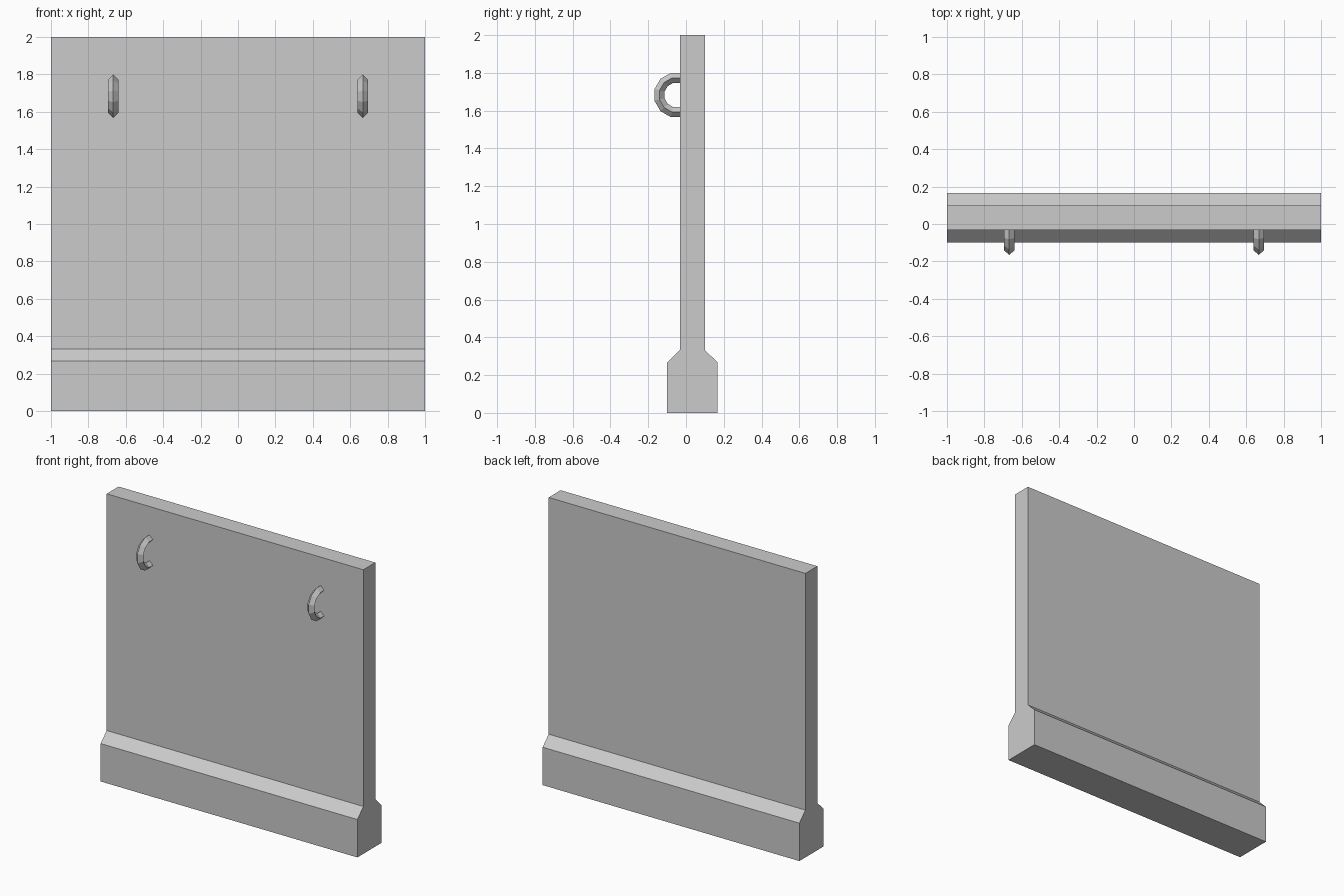
import bpy
import bmesh
from math import radians
from mathutils import Matrix

cube = bpy.data.objects.get("Cube")
if cube:
    bpy.data.objects.remove(cube, do_unlink=True)

# One plain concrete grey
grey = bpy.data.materials.new("concrete_grey")
grey.use_nodes = True
colour = (0.6, 0.6, 0.6, 1)
grey.diffuse_color = colour
grey.node_tree.nodes["Principled BSDF"].inputs["Base Color"].default_value = colour

# Barrier slab: widened foot with sloped shoulders, swept along x
profile = [(-0.1, 0), (0.167, 0), (0.167, 0.267), (0.1, 0.333),
           (0.1, 2), (-0.033, 2), (-0.033, 0.333), (-0.1, 0.267)]
bm = bmesh.new()
end = bm.faces.new([bm.verts.new((-1, y, z)) for y, z in profile])
swept = bmesh.ops.extrude_face_region(bm, geom=[end], use_keep_orig=True)
moved = [v for v in swept["geom"] if isinstance(v, bmesh.types.BMVert)]
bmesh.ops.translate(bm, verts=moved, vec=(2, 0, 0))
bmesh.ops.recalc_face_normals(bm, faces=bm.faces)
mesh = bpy.data.meshes.new("barrier_slab")
bm.to_mesh(mesh)
bm.free()
mesh.materials.append(grey)
bpy.context.collection.objects.link(bpy.data.objects.new("barrier_slab", mesh))

# Lifting loops: diamond-section rings half sunk into the front face
for name, side in (("left", 1), ("right", -1)):
    bpy.ops.mesh.primitive_torus_add(major_segments=12, minor_segments=4,
                                     major_radius=0.0935, minor_radius=0.0272)
    loop = bpy.context.object
    loop.name = name + "_lifting_loop"
    loop.data.transform(Matrix.Translation((side * 0.667, -0.05, 1.683))
                        @ Matrix.Rotation(radians(90), 4, "Y")
                        @ Matrix.Rotation(radians(15), 4, "Z"))
    loop.data.materials.append(grey)
